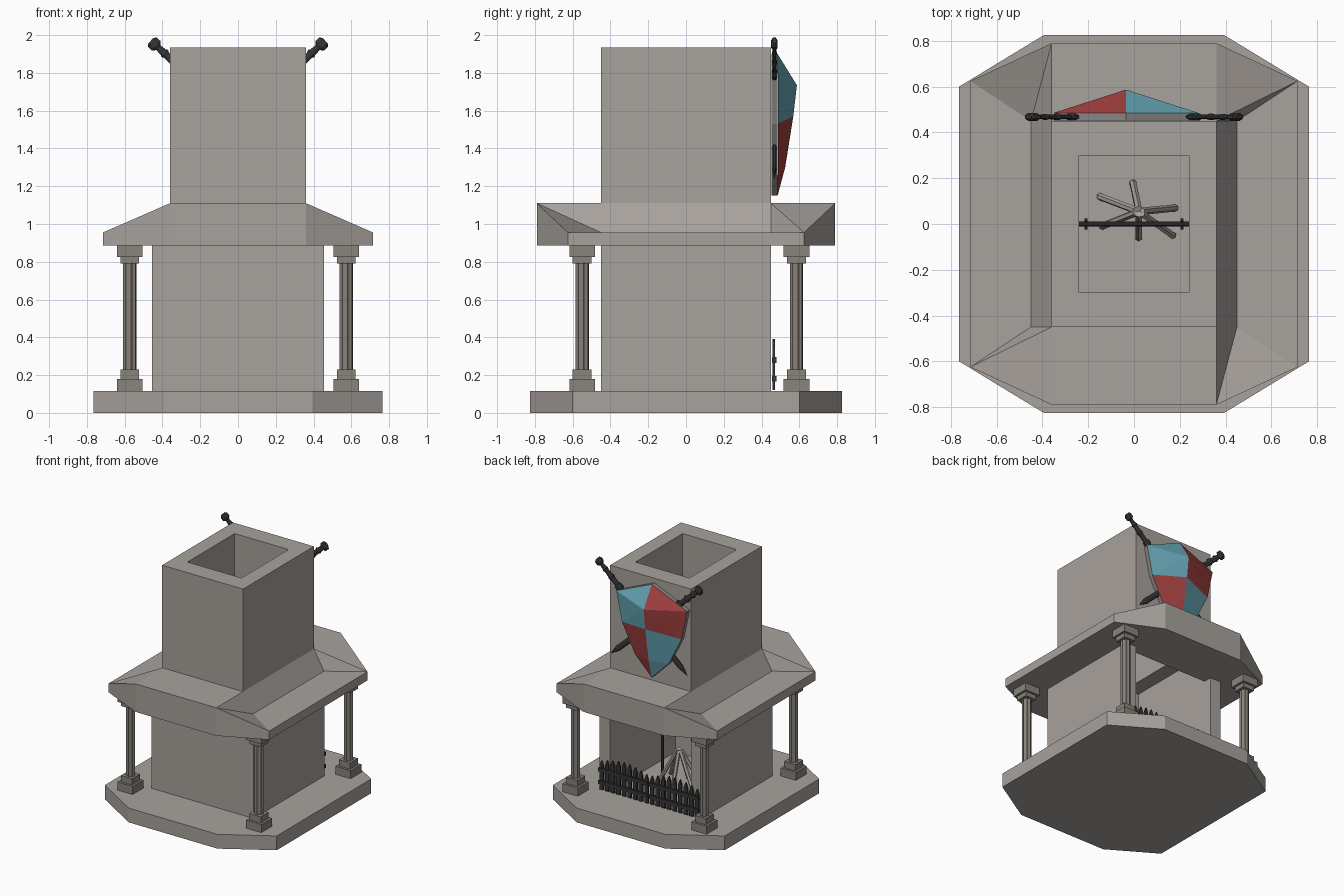
import bpy, bmesh, math
from mathutils import Vector

if "Cube" in bpy.data.objects:
    bpy.data.objects.remove(bpy.data.objects["Cube"])


def mat(name, r, g, b):
    m = bpy.data.materials.new(name)
    m.diffuse_color = (r, g, b, 1)
    m.use_nodes = True
    m.node_tree.nodes["Principled BSDF"].inputs["Base Color"].default_value = m.diffuse_color
    return m


STONE = mat("stone", .39, .36, .335)
PILLAR = mat("dark_stone", .25, .23, .20)
IRON = mat("black_iron", .035, .035, .037)
WOOD = mat("pale_wood", .40, .37, .34)
STEEL = mat("grey_steel", .25, .24, .23)
TEAL = mat("teal_paint", .13, .38, .46)
RED = mat("red_paint", .36, .05, .05)


def make(name, faces, *mats, rule=None):
    """Object from faces given as lists of points; shared points are welded."""
    bm = bmesh.new()
    for f in faces:
        bm.faces.new([bm.verts.new(p) for p in f])
    bmesh.ops.remove_doubles(bm, verts=bm.verts, dist=1e-5)
    bmesh.ops.recalc_face_normals(bm, faces=bm.faces)
    if rule:
        for f in bm.faces:
            f.material_index = rule(f.calc_center_median())
    me = bpy.data.meshes.new(name)
    bm.to_mesh(me)
    bm.free()
    for m in mats:
        me.materials.append(m)
    ob = bpy.data.objects.new(name, me)
    bpy.context.collection.objects.link(ob)
    return ob


def loft(rings, closed=False):
    """Faces between rings; ends capped, or last joined to first."""
    n = len(rings[0])
    pairs = list(zip(rings, rings[1:] + rings[:1] if closed else rings[1:]))
    faces = [[a[i], a[(i + 1) % n], b[(i + 1) % n], b[i]] for a, b in pairs for i in range(n)]
    return faces if closed else faces + [rings[0], rings[-1]]


def rect(x, y, z, cx=0, cy=0):
    return [(cx + sx * x, cy + sy * y, z) for sx, sy in ((-1, -1), (1, -1), (1, 1), (-1, 1))]


def box(x0, x1, y0, y1, z0, z1):
    c = ((x0 + x1) / 2, (y0 + y1) / 2)
    return loft([rect((x1 - x0) / 2, (y1 - y0) / 2, z, *c) for z in (z0, z1)])


def lathe(start, end, profile, sides=8, flat=1, flute=1):
    """Turned shape along a line; profile holds (distance, radius)."""
    s, d = Vector(start), (Vector(end) - Vector(start)).normalized()
    u = d.cross(Vector((0, 1, 0))).normalized()
    v = d.cross(u)
    rings = []
    for t, r in profile:
        ring = []
        for i in range(sides):
            a = 2 * math.pi * (i + .5) / sides
            k = r * (flute if i % 2 else 1)
            ring.append(s + d * t + u * k * math.cos(a) + v * k * flat * math.sin(a))
        rings.append(ring)
    return loft(rings)


def rod(start, end, r, sides=6):
    return lathe(start, end, [(0, r), ((Vector(end) - Vector(start)).length, r)], sides)


# Plinth
outline = [(.765, -.6), (.765, .6), (.395, .825), (-.395, .825),
           (-.765, .6), (-.765, -.6), (-.395, -.825), (.395, -.825)]
make("plinth", loft([[(x, y, z) for x, y in outline] for z in (0, .115)]), STONE)

# Firebox, open to the back
plan = [(-.455, -.45), (.455, -.45), (.455, .45), (.36, .45),
        (.36, -.38), (-.36, -.38), (-.36, .45), (-.455, .45)]
make("firebox_walls", loft([[(x, y, z) for x, y in plan] for z in (.115, .885)]), STONE)

# Hood: one half, repeated by a half turn
A, B, C, D = (.36, -.79, 1.11), (.715, -.625, .955), (.715, .625, .955), (.36, .79, 1.11)
E, F, G, H = (.45, -.45, .955), (.45, .45, .955), (.36, -.45, 1.11), (.36, .45, 1.11)
I, J = (.36, -.38, 1.11), (.36, .38, 1.11)
rot = lambda p: (-p[0], -p[1], p[2])
low = lambda p: (p[0], p[1], .885)
half = [[B, C, F, E], [E, F, H, G], [D, H, C], [H, F, C], [A, B, E], [A, E, G]]
half += [[p, q, low(q), low(p)] for p, q in ((A, B), (B, C), (C, D), (D, rot(A)), (I, J), (J, rot(I)))]
half += [[D, H, rot(G), rot(A)], [low(p) for p in (A, B, C, D, J, I)],
         [low(p) for p in (D, rot(A), rot(I), J)]]
make("hood", half + [[rot(p) for p in f] for f in half], STONE)

# Chimney tube
make("chimney", loft([rect(.36, .45, 1.11), rect(.36, .45, 1.935),
                      rect(.24, .3, 1.935), rect(.24, .3, 1.11)], closed=True), STONE)

# Four columns with stepped bases and capitals
for sx, side in ((-1, "left"), (1, "right")):
    for y, end in ((-.55, "front"), (.585, "back")):
        x = sx * .573
        f = []
        for h, z0, z1 in ((.068, .115, .18), (.05, .18, .23), (.05, .79, .825), (.068, .825, .885)):
            f += box(x - h, x + h, y - h, y + h, z0, z1)
        make(f"column_blocks_{end}_{side}", f, PILLAR)
        make(f"column_shaft_{end}_{side}",
             lathe((x, y, .23), (x, y, .79), [(0, .036), (.56, .036)], 16, flute=.82), PILLAR)

# Fence gate across the firebox
f = []
for i in range(18):
    x = -.425 + i * .05
    z = .34 + .05 * math.sin(math.pi * ((i % 9) + .5) / 9)
    f += loft([[(x + dx, y, zz) for dx, zz in
                ((-.016, .12), (.016, .12), (.016, z - .04), (0, z), (-.016, z - .04))]
               for y in (.457, .472)])
for sx in (-1, 1):
    for z in (.165, .265):
        f += box(*sorted((sx * .008, sx * .445)), .455, .48, z, z + .03)
make("fence", f, IRON)

# Spit with two forked stands
f = rod((-.36, 0, .55), (.36, 0, .55), .01)
for sx in (-1, 1):
    f += rod((sx * .21, 0, .115), (sx * .21, 0, .53), .01)
    for sy in (-1, 1):
        f += rod((sx * .21, 0, .52), (sx * .21, sy * .02, .57), .007)
make("spit", f, IRON)

# Stacked firewood
f = []
for x, y in ((-.15, .12), (-.005, .18), (.18, .07), (.17, -.05), (.02, -.06), (-.14, -.01)):
    f += rod((x, y, .12), (.02 + x * .08, .05 + y * .08, .39), .016)
make("firewood", f, WOOD)

# Crossed swords
for sx, side in ((-1, "left"), (1, "right")):
    prof = [(0, .022), (.012, .037), (.04, .037), (.055, .018), (.09, .022), (.1, .028), (.115, .02),
            (.16, .024), (.17, .03), (.185, .022), (.24, .022), (.25, .034), (.28, .034), (.29, .024),
            (1.0, .024), (1.085, .002)]
    make(f"sword_{side}", lathe((sx * .462, .468, 1.97), (-sx * .34, .468, 1.24), prof, 8, .5), IRON)

# Shield: backing plate and quartered ridged face
CX = -.035
edge = [(.315, 1.765), (.265, 1.53), (.15, 1.3)]
ring = [(0, 1.9)] + edge + [(0, 1.15)] + [(-x, z) for x, z in edge[::-1]]
make("shield_back", loft([[(CX + x, y, z) for x, z in ring] for y in (.452, .485)]), STEEL)
ridge = [(CX, .485, 1.9), (CX, .587, 1.735), (CX, .568, 1.57), (CX, .525, 1.3), (CX, .485, 1.15)]
f = []
for s in (-1, 1):
    e = [(CX + s * x, .486, z) for x, z in edge]
    f += [[ridge[0], e[0], ridge[1]], [ridge[1], e[0], e[1]], [ridge[1], e[1], ridge[2]],
          [ridge[2], e[1], e[2], ridge[3]], [ridge[3], e[2], ridge[4]]]
shield = make("shield_face", f, TEAL, RED, rule=lambda c: int((c.z > 1.55) != (c.x > CX)))
# Face outward (the sheet is open, so fix its direction)
if sum(p.normal.y for p in shield.data.polygons) < 0:
    shield.data.flip_normals()
